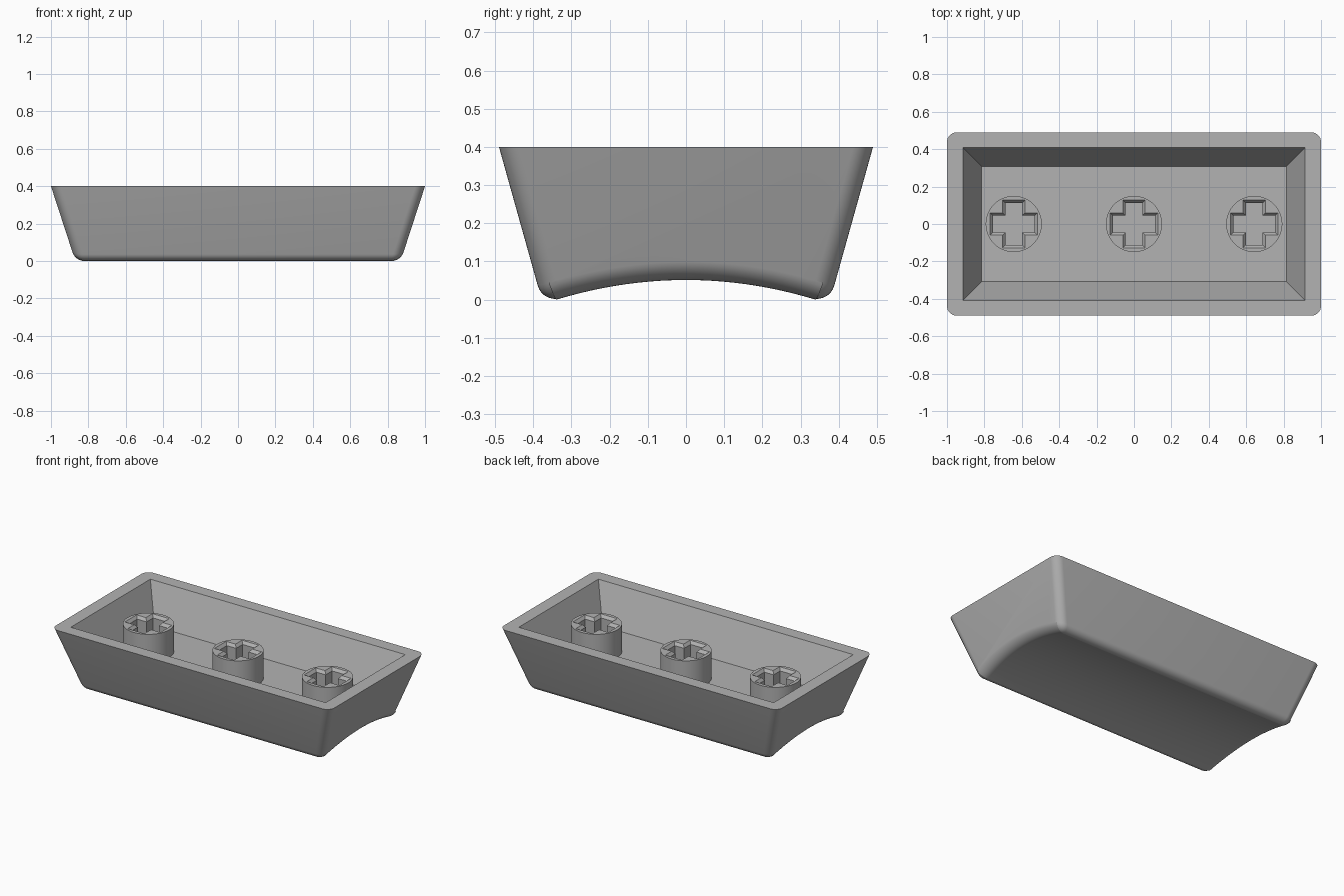
import bpy, bmesh, math
from mathutils import Vector

old = bpy.data.objects.get("Cube")
if old:
    bpy.data.objects.remove(old, do_unlink=True)

RIM, FLOOR, STEM_TOP = 0.40, 0.16, 0.34

grey = bpy.data.materials.new("light grey plastic")
grey.use_nodes = True
colour = (0.45, 0.45, 0.45, 1)
grey.diffuse_color = colour
grey.node_tree.nodes["Principled BSDF"].inputs["Base Color"].default_value = colour


def loft(name, rings):
    """Closed solid through rings that have equal point counts."""
    bm = bmesh.new()
    loops = [[bm.verts.new(p) for p in ring] for ring in rings]
    n = len(loops[0])
    for a, b in zip(loops, loops[1:]):
        for i in range(n):
            j = (i + 1) % n
            bm.faces.new((a[i], a[j], b[j], b[i]))
    bm.faces.new(loops[0])
    bm.faces.new(loops[-1])
    bmesh.ops.recalc_face_normals(bm, faces=bm.faces)
    mesh = bpy.data.meshes.new(name)
    bm.to_mesh(mesh)
    bm.free()
    mesh.materials.append(grey)
    obj = bpy.data.objects.new(name, mesh)
    bpy.context.collection.objects.link(obj)
    return obj


def activate(obj):
    bpy.ops.object.select_all(action='DESELECT')
    obj.select_set(True)
    bpy.context.view_layer.objects.active = obj


def cut(obj, cutter):
    activate(obj)
    mod = obj.modifiers.new("cut", 'BOOLEAN')
    mod.operation, mod.solver, mod.object = 'DIFFERENCE', 'EXACT', cutter
    bpy.ops.object.modifier_apply(modifier=mod.name)
    bpy.data.objects.remove(cutter, do_unlink=True)


def smooth(obj, degrees):
    activate(obj)
    bpy.ops.object.shade_smooth_by_angle(angle=math.radians(degrees))


def rectangle(hx, hy, z):
    return [(-hx, -hy, z), (hx, -hy, z), (hx, hy, z), (-hx, hy, z)]


def circle(x, r, z, n=64):
    return [(x + r * math.cos(math.tau * i / n), r * math.sin(math.tau * i / n), z)
            for i in range(n)]


def cross(x, reach, half, z):
    quarter = [(reach, -half), (reach, half), (half, half)]
    pts = []
    for c, s in ((1, 0), (0, 1), (-1, 0), (0, -1)):
        pts += [(x + c * u - s * v, s * u + c * v, z) for u, v in quarter]
    return pts


# Shell: side profile with a dished underside, tapered along x
LOW, STEPS = -0.013, 24
dish = []
for i in range(STEPS + 1):
    t = 2 * i / STEPS - 1
    dish.append((0.375 * t, LOW + 0.063 * (1 - t * t)))
profile = [(-0.49, RIM)] + dish + [(0.49, RIM)]
shell = loft("keycap_shell", [
    [(side * (0.87 + 0.13 * z / RIM), y, z) for y, z in profile] for side in (-1, 1)])

# Round every hard edge except the rim
bm = bmesh.new()
bm.from_mesh(shell.data)
hard = [e for e in bm.edges
        if e.calc_face_angle(0) > math.radians(30)
        and min(v.co.z for v in e.verts) < RIM - 0.01]
bmesh.ops.bevel(bm, geom=hard, offset=0.05, offset_type='OFFSET', segments=8,
                profile=0.5, affect='EDGES', clamp_overlap=False)
# Keep the lowest point on the ground
drop = min(v.co.z for v in bm.verts)
for v in bm.verts:
    v.co.z = RIM * (v.co.z - drop) / (RIM - drop)
bm.to_mesh(shell.data)
bm.free()

# Sloped hollow
slope = 0.1 / (RIM - FLOOR)
over = 0.05
cut(shell, loft("hollow_cutter", [
    rectangle(0.815, 0.308, FLOOR),
    rectangle(0.915 + slope * over, 0.408 + slope * over, RIM + over)]))
smooth(shell, 20)

# Three stems with chamfered cross sockets
for label, x in (("right", -0.643), ("middle", 0), ("left", 0.643)):
    stem = loft(label + "_stem", [circle(x, 0.15, FLOOR - 0.01), circle(x, 0.15, STEM_TOP)])
    cut(stem, loft("socket_cutter", [
        cross(x, 0.112, 0.045, FLOOR),
        cross(x, 0.112, 0.045, STEM_TOP - 0.018),
        cross(x, 0.127, 0.060, STEM_TOP),
        cross(x, 0.127, 0.060, STEM_TOP + 0.05)]))
    smooth(stem, 20)
